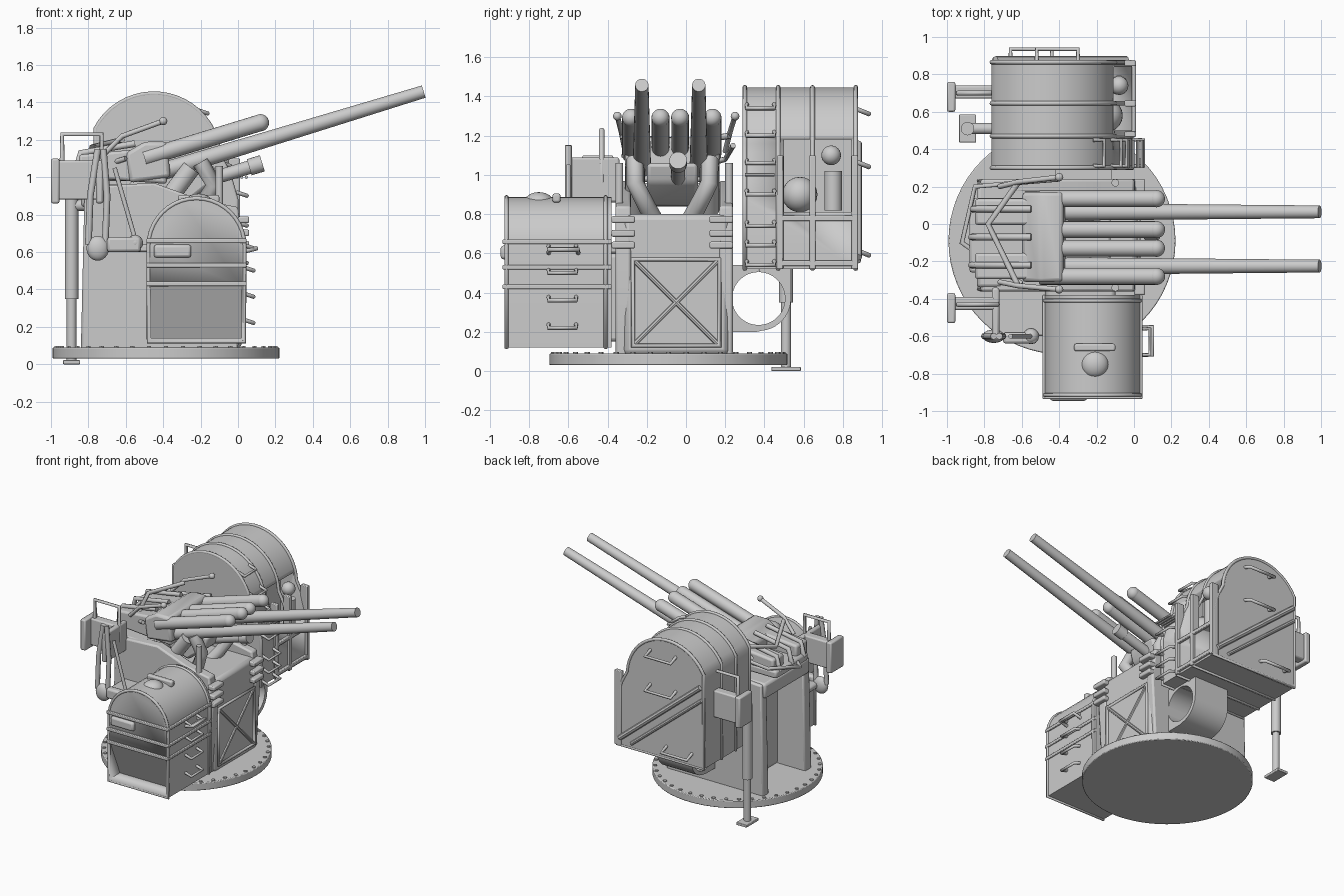
import bpy, bmesh, math
from mathutils import Vector

if "Cube" in bpy.data.objects:
    bpy.data.objects.remove(bpy.data.objects["Cube"])


def finish(name, bm, bevel=0.0):
    bmesh.ops.recalc_face_normals(bm, faces=bm.faces)
    me = bpy.data.meshes.new(name)
    bm.to_mesh(me)
    bm.free()
    ob = bpy.data.objects.new(name, me)
    bpy.context.collection.objects.link(ob)
    if bevel:
        m = ob.modifiers.new("bevel", 'BEVEL')
        m.width, m.segments, m.limit_method = bevel, 2, 'ANGLE'
    bpy.context.view_layer.objects.active = ob
    for o in bpy.context.selected_objects:
        o.select_set(False)
    ob.select_set(True)
    bpy.ops.object.shade_smooth_by_angle(angle=math.radians(35))
    return ob


def box(name, x, y, z, bevel=0.0):
    bm = bmesh.new()
    for v in bmesh.ops.create_cube(bm, size=1)["verts"]:
        v.co = Vector([(r[0] + r[1]) / 2 + c * (r[1] - r[0]) for r, c in zip((x, y, z), v.co)])
    return finish(name, bm, bevel)


def rod(name, a, b, r1, r2=None, seg=20, bevel=0.0):
    a, b = Vector(a), Vector(b)
    bm = bmesh.new()
    bmesh.ops.create_cone(bm, cap_ends=True, segments=seg, radius1=r1,
                          radius2=r1 if r2 is None else r2, depth=(b - a).length)
    q = (b - a).to_track_quat('Z', 'Y')
    for v in bm.verts:
        v.co = q @ v.co + (a + b) / 2
    return finish(name, bm, bevel)


def ball(name, c, r, scale=(1, 1, 1)):
    bm = bmesh.new()
    bmesh.ops.create_uvsphere(bm, u_segments=20, v_segments=12, radius=r)
    for v in bm.verts:
        v.co = Vector([v.co[i] * scale[i] + c[i] for i in range(3)])
    return finish(name, bm)


def prism(name, pts, lo, hi, axis='y', bevel=0.0):
    """Extrude a profile: (x, z) along y, or (y, z) along x."""
    bm = bmesh.new()
    a, b = [[bm.verts.new((p[0], t, p[1]) if axis == 'y' else (t, p[0], p[1])) for p in pts] for t in (lo, hi)]
    bm.faces.new(a)
    bm.faces.new(b[::-1])
    for i in range(len(pts)):
        j = (i + 1) % len(pts)
        bm.faces.new((a[i], a[j], b[j], b[i]))
    return finish(name, bm, bevel)


def tube(name, pts, r, closed=False):
    cu = bpy.data.curves.new(name, 'CURVE')
    cu.dimensions, cu.bevel_depth, cu.bevel_resolution, cu.use_fill_caps = '3D', r, 2, True
    s = cu.splines.new('POLY')
    s.points.add(len(pts) - 1)
    for p, c in zip(s.points, pts):
        p.co = (*c, 1)
    s.use_cyclic_u = closed
    ob = bpy.data.objects.new(name, cu)
    bpy.context.collection.objects.link(ob)
    return ob


def cut(ob, cutter):
    cutter.hide_render = True
    cutter.hide_viewport = True
    m = ob.modifiers.new("cut", 'BOOLEAN')
    m.operation, m.object, m.solver = 'DIFFERENCE', cutter, 'EXACT'


def arc(cx, cz, r, a0, a1, n=20):
    return [(cx + r * math.cos(math.radians(a0 + (a1 - a0) * i / n)),
             cz + r * math.sin(math.radians(a0 + (a1 - a0) * i / n))) for i in range(n + 1)]


# Base turntable with a ring of bolts
rod("base_disc", (-.385, -.09, .03), (-.385, -.09, .09), .607, seg=64, bevel=.006)
for i in range(40):
    a = math.tau * i / 40
    p = (-.385 + .585 * math.cos(a), -.09 + .585 * math.sin(a))
    rod("base_bolt", (*p, .08), (*p, .098), .013, seg=6)

# Pedestal: front block, two side cheeks, open at the rear
box("pedestal_core", (-.6, .02), (-.32, .22), (.08, .8), .03)
cheek = [(-.84, .08), (.0, .08), (.03, .6), (.0, .84), (-.2, .88), (-.45, .97), (-.82, .95)]
for name, y0, y1 in (("left_cheek", -.36, -.28), ("right_cheek", .17, .24)):
    prism(name, cheek, y0, y1, bevel=.012)
box("rear_deck", (-.84, -.45), (-.34, .22), (.84, .96), .02)
for a, b in (((-.26, .14), (.16, .56)), ((.16, .14), (-.26, .56))):
    rod("front_brace", (.02, *a), (.02, *b), .012, seg=8)
tube("front_frame", [(.02, -.27, .13), (.02, .17, .13), (.02, .17, .57), (.02, -.27, .57)], .014, True)
for y in (-.34, .16):
    for z in (.64, .7, .77):
        box("front_lug", (.0, .06), (y - .04, y + .08), (z - .015, z + .02), .008)

# Left crew station: arched housing with an undercut front panel
cab = [(-.48, .12), (.035, .12)] + arc(-.222, .63, .257, 0, 180)
lc = prism("left_housing", cab, -.92, -.38)
cut(lc, prism("left_undercut_cutter", [(-.96, .415), (-.918, .415), (-.8, .14), (-.96, .14)], -.465, .02, 'x'))
for y in (-.915, -.41):
    tube("left_housing_rim", [(p[0], y, p[1]) for p in cab], .011, True)
for z in (.43, .53, .66):
    box("left_housing_band", (-.49, .045), (-.935, -.38), (z - .012, z + .012), .005)
box("left_hinge", (-.45, -.25), (-.945, -.9), (.57, .64), .015)
ball("left_hatch_knob", (-.21, -.75, .86), .075, (1, 1, .7))
box("left_hatch_bar", (-.32, -.1), (-.68, -.64), (.86, .905), .01)
box("left_mount", (-.47, -.1), (-.42, -.3), (.15, .6), .02)

# Right crew station: tall arched housing, open bay in its +x side
hood = [(-.76, .52), (-.01, .52), (-.01, .88), (-.05, 1.02)] + arc(-.45, 1.095, .352, 3, 152) + [(-.76, 1.18)]
rc = prism("right_housing", hood, .29, .87)
cut(rc, box("right_bay_cutter", (-.22, .3), (.5, .84), (.81, 1.18)))
for y in (.3, .47, .645, .865):
    tube("right_housing_seam", [(p[0], y, p[1]) for p in hood], .012, True)
for y in (.48, .645, .86):
    box("right_bay_post", (-.05, .01), (y - .016, y + .016), (.52, 1.1), .005)
for z in (.55, .78):
    box("right_bay_rail", (-.08, .01), (.47, .87), (z - .014, z + .014), .005)
rod("bay_canister", (-.08, .75, .82), (-.08, .75, 1.02), .045)
ball("bay_sight", (-.08, .74, 1.1), .05)
ball("bay_drum", (-.15, .58, .9), .09)
rod("outer_diagonal_rail", (-.04, .878, .58), (-.74, .878, 1.16), .02, seg=8)
rod("outer_diagonal_rail", (-.14, .878, .56), (-.75, .878, 1.06), .014, seg=8)
for i in range(4):
    x = -.03 + i * .025
    rod("side_grill_bar", (x, .3, 1.0), (x, .45, 1.0), .009, seg=8)
# Arched support below the right housing: one profile with a round hole
web = ([(.37, .54), (.22, .54), (.22, .2), (.36, .2)] + arc(.37, .37, .165, -85, 0, 10)
       + [(.535, .54), (.371, .54)] + arc(.37, .37, .135, 89.5, -269.5, 36))
prism("right_support_web", web, -.42, -.12, 'x')


# Climbing rungs on the housings
def rung(x, y0, y1, z, d=.05):
    tube("rung", [(x - .01, y0, z), (x + d, y0, z - .02), (x + d, y1, z - .02), (x - .01, y1, z)], .011)


for z in (.24, .38, .52, .64):
    rung(.035, -.7, -.56, z)
for z in (.56, .66, .76, .92):
    rung(.0, .31, .45, z)
for z, x in ((1.08, -.09), (1.22, -.12), (1.36, -.21)):
    rung(x, .31, .45, z)
for z, x in ((.62, -.66), (1.07, -.52), (1.34, -.52)):
    tube("outer_handle", [(x, .86, z), (x, .935, z - .03), (x + .22, .935, z - .03), (x + .22, .86, z)], .012)
tube("left_top_handle", [(.02, -.7, .6), (.1, -.7, .62), (.1, -.55, .62), (.02, -.55, .6)], .012)

# Twin guns, all lying along one elevated axis
S = .305


def on(x, y, z0):
    return (x, y, z0 + S * x)


for y in (-.225, .065):
    rod("gun_barrel", on(-.4, y, 1.155), on(.993, y, 1.155), .047, .034, 24)
    prism("gun_receiver", [on(x, 0, h)[::2] for x, h in ((-.85, 1.26), (-.38, 1.08), (-.38, 1.28), (-.85, 1.38))],
          y - .07, y + .07, bevel=.015)
for y in (-.28, -.13, -.03, .135):
    rod("recoil_cylinder", on(-.5, y, 1.255), on(.12, y, 1.255), .045)
    ball("recoil_cylinder_end", on(.12, y, 1.255), .046)
prism("breech_block", [(-.58, .97), (-.36, 1.0), (-.38, 1.19), (-.5, 1.19), (-.6, 1.13)], -.31, .17, bevel=.02)
prism("gun_cradle", [(-.6, .94), (-.3, .84), (-.15, .96), (-.12, 1.06), (-.5, 1.06)], -.2, .06, bevel=.02)
rod("sight_tube", on(-.3, -.04, 1.035), on(.1, -.04, 1.035), .036)
rod("sight_tube_end", on(.06, -.04, 1.035), on(.13, -.04, 1.035), .045)
for y, s in ((-.26, 1), (.12, -1)):
    tube("feed_chute", [(-.2, y, 1.08), (-.13, y, .96), (-.2, y + s * .06, .84), (-.25, y + s * .1, .77)], .045)
    rod("cradle_arm", (-.42, y, .82), (-.25, y, 1.05), .05)
for y in (-.34, .22):
    rod("trunnion_post", (-.1, y, .75), (-.1, y, 1.06), .02)

# Loading trays and rails behind the guns
for y in (-.22, -.07, .08):
    tube("loader_rail", [(-.87, y, 1.02), (-.84, y, 1.13), (-.55, y, 1.18)], .018)
box("loader_tray", (-.88, -.55), (-.26, .14), (.98, 1.04), .015)
tube("rear_handrail", [(-.6, -.32, 1.1), (-.92, -.1, 1.0), (-.85, .2, 1.08), (-.4, .24, 1.15)], .014)
tube("rear_cross_bar", [(-.62, .22, 1.2), (-.78, .0, 1.16), (-.62, -.33, 1.2)], .016)
for y, e in ((.2, .25), (-.31, -.35)):
    tube("sight_arm", [(-.72, y, 1.12), (-.62, (y + e) / 2, 1.22), (-.4, e, 1.3)], .014)
    ball("sight_arm_tip", (-.4, e, 1.3), .022)

# Backrest boxes and hoops on both sides
for y, z in ((-.43, .86), (.7, .86)):
    box("backrest_plate", (-1, -.955), (y - .1, y + .06), (z, z + .24), .01)
    box("backrest_arm", (-.97, -.74), (y - .03, y + .04), (z + .02, z + .23), .01)
    tube("backrest_hoop", [(-.94, y, z + .2), (-.94, y, z + .37), (-.73, y, z + .37), (-.73, y, z + .1)], .014)
box("left_rear_panel", (-.76, -.72), (-.61, -.34), (.86, 1.09), .012)
box("left_platform", (-.74, -.47), (-.6, -.34), (.6, .64), .012)
box("left_rear_bracket", (-.7, -.52), (-.64, -.58), (.6, .68), .015)

# Hanging foot levers and hand crank
for top, mid in ((-.75, -.79), (-.72, -.7)):
    tube("foot_lever", [(top, -.6, 1.15), (mid, -.6, .9), (mid - .01, -.6, .64)], .018)
ball("foot_pad", (-.75, -.6, .62), .06, (1, .6, 1.1))
rod("crank_rod", (-.66, -.6, 1.05), (-.55, -.6, .67), .012)
ball("crank_ball", (-.55, -.6, .65), .042)

# Rear support leg with foot plate
rod("support_leg_lower", (-.89, .51, .01), (-.89, .51, .4), .026)
rod("support_leg_upper", (-.89, .51, .35), (-.89, .51, .93), .036)
box("support_leg_foot", (-.935, -.845), (.435, .585), (0, .022), .004)
rod("support_leg_tie", (-.89, .51, .85), (-.7, .51, .85), .03)
